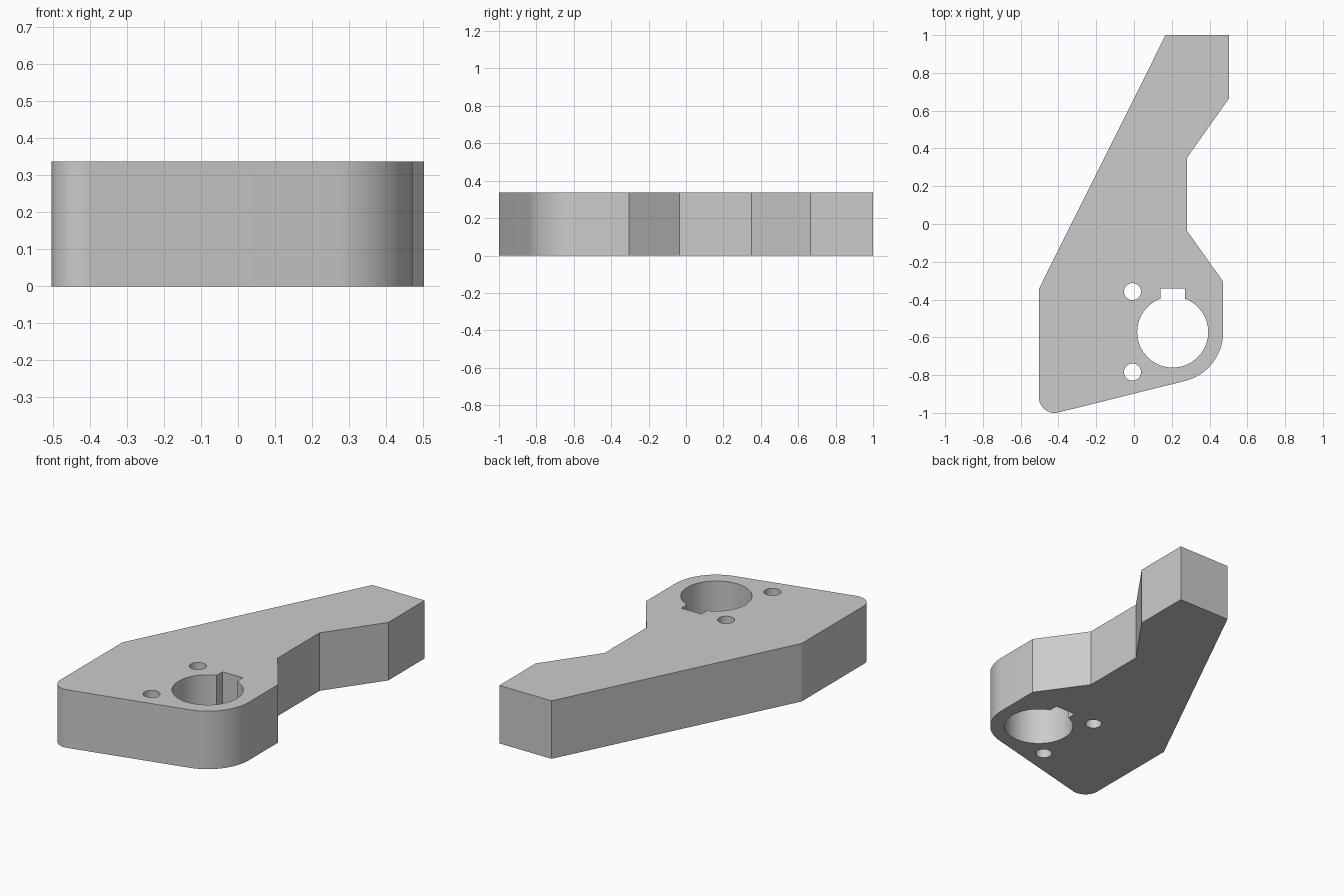
import bpy
import bmesh
from math import sin, cos, pi, radians, asin, sqrt

cube = bpy.data.objects.get("Cube")
if cube:
    bpy.data.objects.remove(cube, do_unlink=True)

THICKNESS = 0.338
BORE = (0.205, -0.572)
BORE_R = 0.188
SLOPE = radians(13.5)  # tilt of the lower edge


def arc(center, radius, start, end, steps):
    """Points along a circular arc, both ends included."""
    return [(center[0] + radius * cos(start + (end - start) * i / steps),
             center[1] + radius * sin(start + (end - start) * i / steps))
            for i in range(steps + 1)]


def circle(center, radius, steps=48):
    return arc(center, radius, 0, 2 * pi, steps)[:-1]


# Outer outline, clockwise from the top of the arm
outline = [(0.167, 1.0), (0.503, 1.0), (0.503, 0.665), (0.28, 0.35),
           (0.28, -0.035), (0.472, -0.305)]
outline += arc(BORE, 0.267, 0, SLOPE - pi / 2, 24)
outline += arc((-0.42, -0.916), 0.084, SLOPE - pi / 2, -pi, 24)
outline += [(-0.504, -0.345)]

# Round bore with a square keyway on its upper side
key_half, key_top = 0.065, -0.342
half_angle = asin(key_half / BORE_R)
bore = arc(BORE, BORE_R, pi / 2 + half_angle, 5 * pi / 2 - half_angle, 64)
bore += [(BORE[0] + key_half, key_top), (BORE[0] - key_half, key_top)]

# Two pin holes beside the bore
pins = [circle((-0.008, y), 0.045) for y in (-0.358, -0.784)]

# Fill the flat profile around the holes, then extrude it into a plate
bm = bmesh.new()
edges = []
for loop in [outline, bore] + pins:
    verts = [bm.verts.new((x, y, 0)) for x, y in loop]
    edges += [bm.edges.new((v, verts[i - 1])) for i, v in enumerate(verts)]
bmesh.ops.triangle_fill(bm, edges=edges, use_beauty=True, use_dissolve=False,
                        normal=(0, 0, 1))
result = bmesh.ops.extrude_face_region(bm, geom=bm.faces[:], use_keep_orig=True)
top = [g for g in result["geom"] if isinstance(g, bmesh.types.BMVert)]
bmesh.ops.translate(bm, verts=top, vec=(0, 0, THICKNESS))
bmesh.ops.recalc_face_normals(bm, faces=bm.faces[:])

mesh = bpy.data.meshes.new("lever_plate")
bm.to_mesh(mesh)
bm.free()
plate = bpy.data.objects.new("lever_plate", mesh)
bpy.context.collection.objects.link(plate)

# Plain grey material
grey = bpy.data.materials.new("plain grey")
grey.use_nodes = True
colour = (0.6, 0.6, 0.6, 1)
grey.diffuse_color = colour
grey.node_tree.nodes["Principled BSDF"].inputs["Base Color"].default_value = colour
mesh.materials.append(grey)

# Smooth the rounded walls and keep the corners sharp
bpy.ops.object.select_all(action="DESELECT")
plate.select_set(True)
bpy.context.view_layer.objects.active = plate
bpy.ops.object.shade_smooth_by_angle(angle=radians(20))
